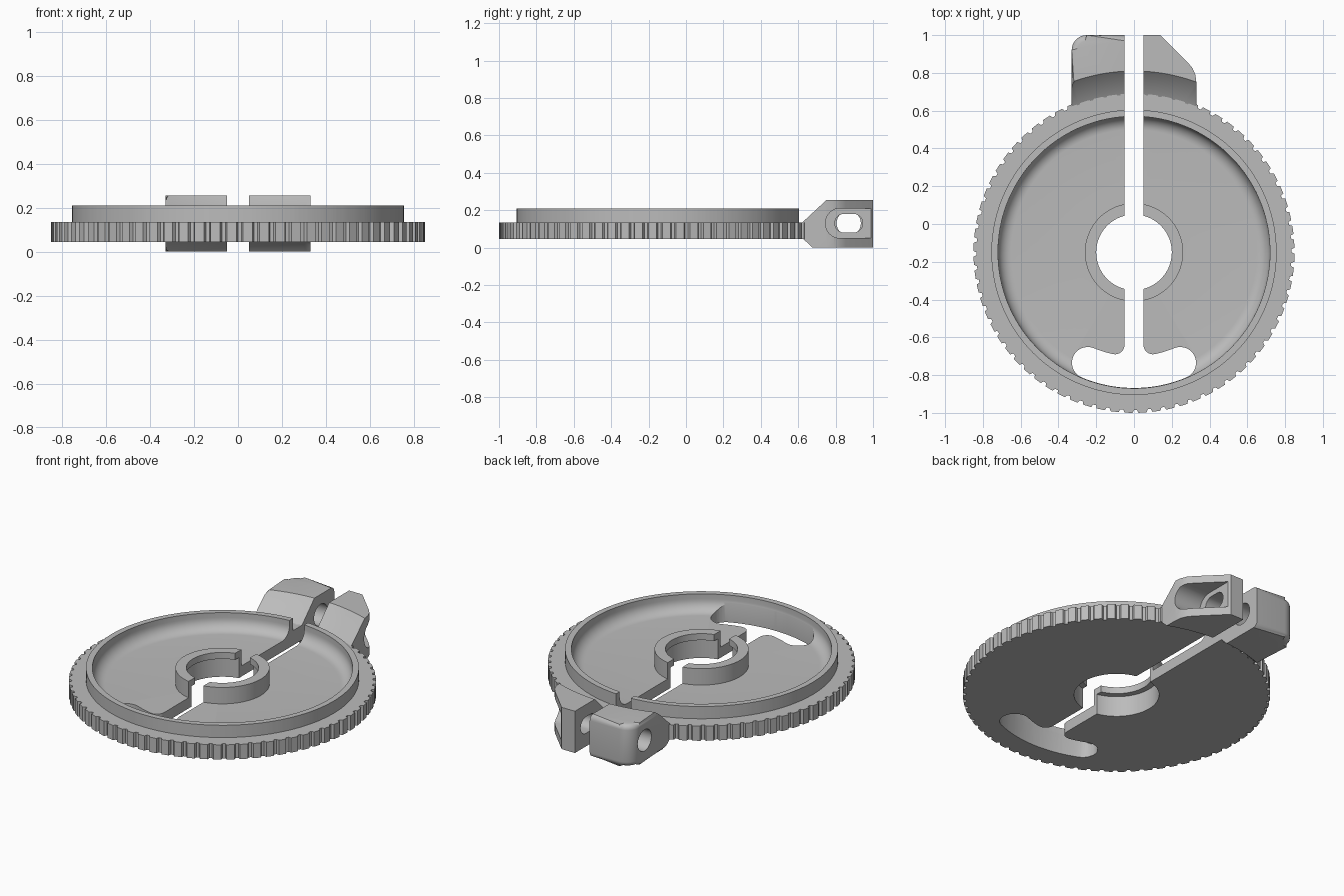
import bpy, bmesh
from math import sin, cos, pi, radians, sqrt, atan2

if "Cube" in bpy.data.objects:
    bpy.data.objects.remove(bpy.data.objects["Cube"])

CY = -0.15          # disc centre on y
TEETH = 72

grey = bpy.data.materials.new("plain_grey")
grey.diffuse_color = (0.5, 0.5, 0.5, 1)
grey.use_nodes = True
grey.node_tree.nodes["Principled BSDF"].inputs["Base Color"].default_value = grey.diffuse_color


def make_object(name, bm):
    bmesh.ops.recalc_face_normals(bm, faces=bm.faces)
    mesh = bpy.data.meshes.new(name)
    bm.to_mesh(mesh)
    bm.free()
    mesh.materials.append(grey)
    ob = bpy.data.objects.new(name, mesh)
    bpy.context.collection.objects.link(ob)
    return ob


def prism_bm(pts, lo, hi, axis="z"):
    """Extrude a closed outline along z (pts = x, y) or x (pts = y, z)."""
    bm = bmesh.new()
    place = (lambda p, h: (p[0], p[1], h)) if axis == "z" else (lambda p, h: (h, p[0], p[1]))
    a = [bm.verts.new(place(p, lo)) for p in pts]
    b = [bm.verts.new(place(p, hi)) for p in pts]
    bm.faces.new(a)
    bm.faces.new(b)
    n = len(pts)
    for i in range(n):
        j = (i + 1) % n
        bm.faces.new((a[i], a[j], b[j], b[i]))
    return bm


def lathe(name, profile, angles, radius=lambda r, k: r):
    """Revolve a closed (r, z) profile about the disc axis."""
    bm = bmesh.new()
    rings = [[bm.verts.new((radius(r, k) * cos(t), CY + radius(r, k) * sin(t), z))
              for r, z in profile] for k, t in enumerate(angles)]
    n, m = len(angles), len(profile)
    for k in range(n):
        p, q = rings[k], rings[(k + 1) % n]
        for i in range(m):
            j = (i + 1) % m
            bm.faces.new((p[i], p[j], q[j], q[i]))
    bmesh.ops.remove_doubles(bm, verts=bm.verts, dist=1e-5)
    return make_object(name, bm)


def arc(cx, cy, r, a0, a1, n):
    """Points on an arc, angles in degrees."""
    return [(cx + r * cos(radians(a0 + (a1 - a0) * i / n)),
             cy + r * sin(radians(a0 + (a1 - a0) * i / n))) for i in range(n + 1)]


def cut(ob, *cutters):
    for c in cutters:
        mod = ob.modifiers.new("cut", "BOOLEAN")
        mod.operation = "DIFFERENCE"
        mod.solver = "EXACT"
        mod.object = c
    dg = bpy.context.evaluated_depsgraph_get()
    mesh = bpy.data.meshes.new_from_object(ob.evaluated_get(dg))
    ob.modifiers.clear()
    ob.data = mesh
    for c in cutters:
        c.hide_render = True


def finish(ob, angle=32):
    bpy.ops.object.select_all(action="DESELECT")
    ob.select_set(True)
    bpy.context.view_layer.objects.active = ob
    bpy.ops.object.shade_smooth_by_angle(angle=radians(angle))


# Dished disc with knurled edge, raised rim and central hub
profile = [(0.235, 0.045), (0.85, 0.045), (0.85, 0.135), (0.755, 0.135),
           (0.755, 0.21), (0.72, 0.21)]
profile += arc(0.65, 0.18, 0.07, 0, -90, 8)
profile += [(0.26, 0.11), (0.26, 0.21), (0.20, 0.21), (0.20, 0.17), (0.235, 0.17)]
steps = [0, 0.22, 0.32, 0.9]
angles = [2 * pi * (k + s) / TEETH for k in range(TEETH) for s in steps]
disc = lathe("knurled_disc", profile, angles,
             lambda r, k: 0.834 if r > 0.8 and k % 4 < 2 else r)

# Slit with crescent opening at its end, drawn as one outline
fil, r_in, r_out, end = 0.05, 0.55, 0.718, 292.7
fx = 0.05 + fil
fy = sqrt((r_in - fil) ** 2 - fx ** 2)
tangent = 270 + atan2(fx, fy) * 180 / pi
mid, cap = (r_in + r_out) / 2, (r_out - r_in) / 2
ex, ey = mid * cos(radians(end)), CY + mid * sin(radians(end))
half = [(0.05, 1.2)]
half += arc(fx, CY - fy, fil, 180, tangent, 8)
half += arc(0, CY, r_in, tangent, end, 6)[1:]
half += arc(ex, ey, cap, end - 180, end - 360, 14)[1:]
half += arc(0, CY, r_out, end, 270, 12)[1:]
outline = half + [(-x, y) for x, y in reversed(half[:-1])]
slit = make_object("slit_cutter", prism_bm(outline, -0.2, 0.5))
cut(disc, slit)
finish(disc)

# Conical relief that slopes the clamp lugs away from the disc
relief = lathe("relief_cutter",
               [(0.0, -0.1), (0.99, -0.1), (0.84, 0.05), (0.8, 0.06), (0.8, 0.125),
                (0.84, 0.135), (0.99, 0.285), (0.0, 0.285)],
               [2 * pi * k / 192 for k in range(192)])

# Left clamp lug: rounded corner and softened outer edges
left_plan = [(-0.05, 0.5), (-0.05, 1.0)] + arc(-0.25, 0.92, 0.08, 90, 180, 8) + [(-0.33, 0.5)]
bm = prism_bm(left_plan, 0, 0.255)
soft = [e for e in bm.edges
        if abs(e.verts[0].co.z - e.verts[1].co.z) < 1e-4
        and (e.verts[0].co.x + e.verts[1].co.x) / 2 < -0.06
        and (e.verts[0].co.y + e.verts[1].co.y) / 2 > 0.51]
bmesh.ops.bevel(bm, geom=soft, offset=0.03, segments=4, profile=0.5, affect="EDGES")
left_lug = make_object("left_clamp_lug", bm)
bolt_hole = make_object("bolt_hole_cutter",
                        prism_bm(arc(0.87, 0.13, 0.065, 0, 350, 35), -0.6, -0.01, "x"))
cut(left_lug, relief, bolt_hole)
finish(left_lug)

# Right clamp lug: angled corner, bolt-head pocket and slotted hole
right_plan = [(0.05, 0.5), (0.33, 0.5), (0.33, 0.75), (0.325, 0.79), (0.31, 0.825),
              (0.285, 0.855), (0.14, 1.0), (0.05, 1.0)]
right_lug = make_object("right_clamp_lug", prism_bm(right_plan, 0, 0.255))
pocket = make_object("pocket_cutter", prism_bm(
    arc(0.825, 0.13, 0.08, 90, 270, 16) + [(1.1, 0.05), (1.1, 0.21)], 0.15, 0.6, "x"))
slot = make_object("slot_cutter", prism_bm(
    arc(0.845, 0.13, 0.05, 90, 270, 12) + arc(0.895, 0.13, 0.05, -90, 90, 12),
    0.01, 0.3, "x"))
cut(right_lug, relief, pocket, slot)
finish(right_lug)

# Remove the helpers
for helper in (slit, relief, bolt_hole, pocket, slot):
    bpy.data.objects.remove(helper, do_unlink=True)
